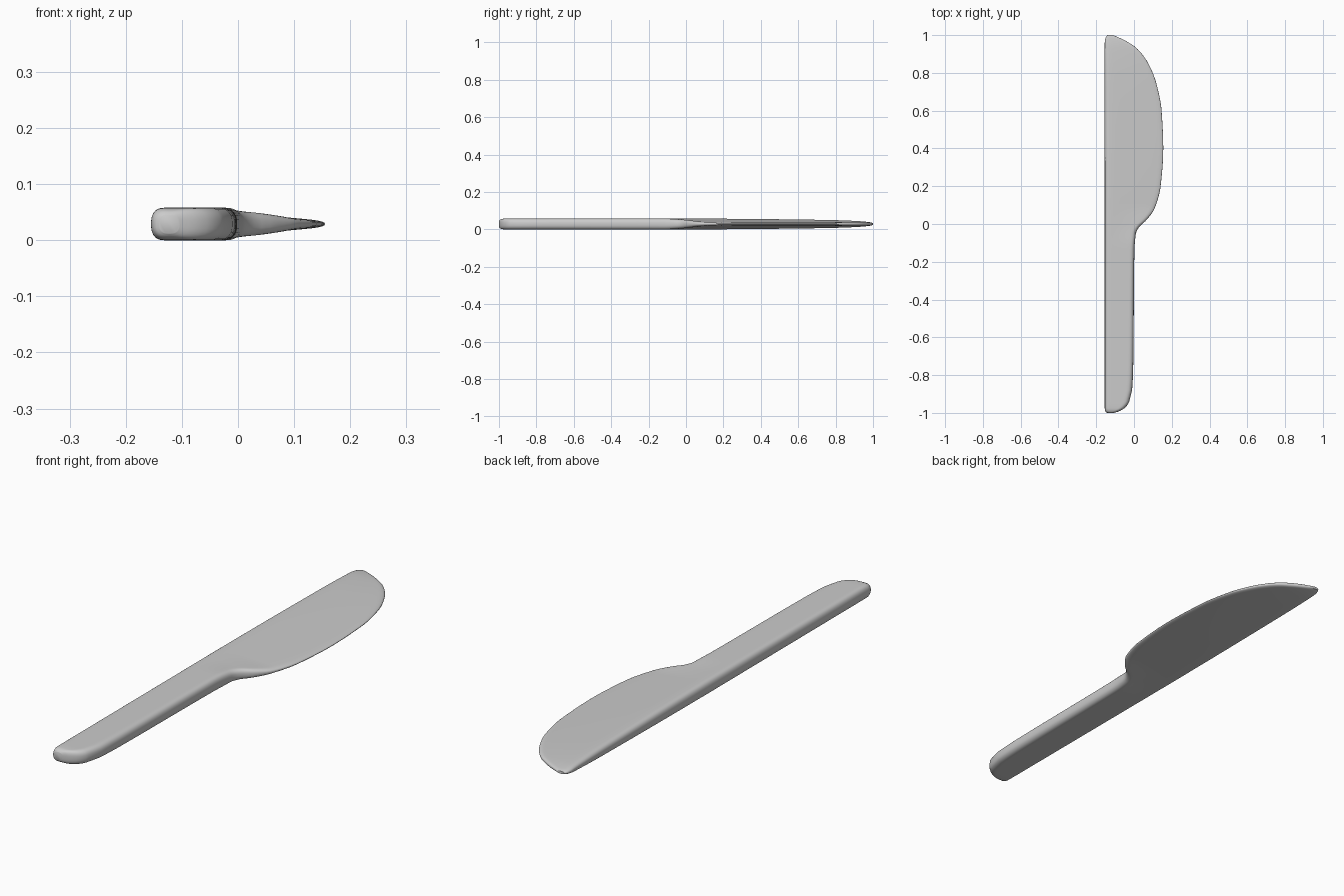
import bpy, math

if "Cube" in bpy.data.objects:
    bpy.data.objects.remove(bpy.data.objects["Cube"])

# Profiles along the length: (y, value)
EDGE = [(-1, -.105), (-.99, -.075), (-.97, -.045), (-.94, -.025), (-.88, -.01), (-.75, -.004),
        (-.15, .002), (-.05, .01), (-.015, .028), (.02, .065), (.08, .108), (.2, .141),
        (.4, .155), (.6, .146), (.75, .117), (.86, .07), (.93, .015), (.97, -.045), (1, -.11)]
SPINE = [(-1, -.14), (-.995, -.15), (-.975, -.155), (.96, -.155), (.985, -.151), (1, -.142)]
HALF = [(-1, .017), (-.995, .023), (-.98, .028), (-.95, .029), (0, .029), (.3, .0275),
        (.6, .024), (.8, .0205), (.93, .015), (.985, .009), (1, .005)]
TAPER = [(-1, 0), (-.12, 0), (0, .5), (.1, .78), (1, .78)]
ROUND = [(-1, .03), (-.1, .025), (.1, .03), (1, .03)]


def smooth(table, y):
    """Monotone cubic interpolation of a profile."""
    n = len(table)
    d = [(table[i+1][1] - table[i][1]) / (table[i+1][0] - table[i][0]) for i in range(n - 1)]
    m = [d[0]] + [2*a*b/(a+b) if a*b > 0 else 0 for a, b in zip(d, d[1:])] + [d[-1]]
    i = max(k for k in range(n - 1) if table[k][0] <= y + 1e-9)
    h = table[i+1][0] - table[i][0]
    t = min(max((y - table[i][0]) / h, 0), 1)
    return ((2*t**3 - 3*t*t + 1) * table[i][1] + (t**3 - 2*t*t + t) * h * m[i]
            + (3*t*t - 2*t**3) * table[i+1][1] + (t**3 - t*t) * h * m[i+1])


def section(y):
    """Rounded, wedge-shaped cross-section at y."""
    left, right = smooth(SPINE, y), smooth(EDGE, y)
    half, taper = smooth(HALF, y), smooth(TAPER, y)
    rl = min(.024, (right - left) * .45)
    rr = min(smooth(ROUND, y), (right - left) * .45)
    arc = [k / 7 * math.pi / 2 for k in range(8)]
    pts = [(left + rl * (1 - math.cos(a) ** .8), math.sin(a) ** .8) for a in arc]
    a0, a1 = left + rl, right - rr
    pts += [(a0 + (a1 - a0) * k / 8, 1) for k in range(1, 8)]
    pts += [(right - rr * (1 - math.cos(a) ** .8), math.sin(a) ** .8) for a in reversed(arc)]

    def height(x):
        return half * (1 - taper * min(max((x + .125) / .28, 0), 1))
    top = [(x, y, .029 + s * height(x)) for x, s in pts]
    low = [(x, y, .029 - s * height(x)) for x, s in pts[1:-1]]
    return top + low[::-1]


# Stations: packed at the ends and around the heel
ys = [-1 + .06 * (k / 10) ** 2 for k in range(11)] + [-.94 + .74 * k / 12 for k in range(1, 13)]
ys += [-.2 + .32 * k / 24 for k in range(1, 25)] + [.12 + .78 * k / 22 for k in range(1, 23)]
ys += [1 - .1 * (1 - k / 14) ** 2 for k in range(1, 15)]

# Loft of handle and blade
verts, faces = [], []
for y in ys:
    verts += section(y)
n = len(verts) // len(ys)
for i in range(len(ys) - 1):
    for k in range(n):
        j = (k + 1) % n
        faces.append((i*n + k, i*n + j, (i+1)*n + j, (i+1)*n + k))
faces.append(tuple(range(n))[::-1])
faces.append(tuple(range(len(verts) - n, len(verts))))

mesh = bpy.data.meshes.new("knife")
mesh.from_pydata(verts, [], faces)
knife = bpy.data.objects.new("knife", mesh)
bpy.context.collection.objects.link(knife)
bpy.context.view_layer.objects.active = knife
knife.select_set(True)
bpy.ops.object.mode_set(mode='EDIT')
bpy.ops.mesh.select_all(action='SELECT')
bpy.ops.mesh.normals_make_consistent(inside=False)
bpy.ops.object.mode_set(mode='OBJECT')
bpy.ops.object.shade_smooth_by_angle(angle=math.radians(60))
